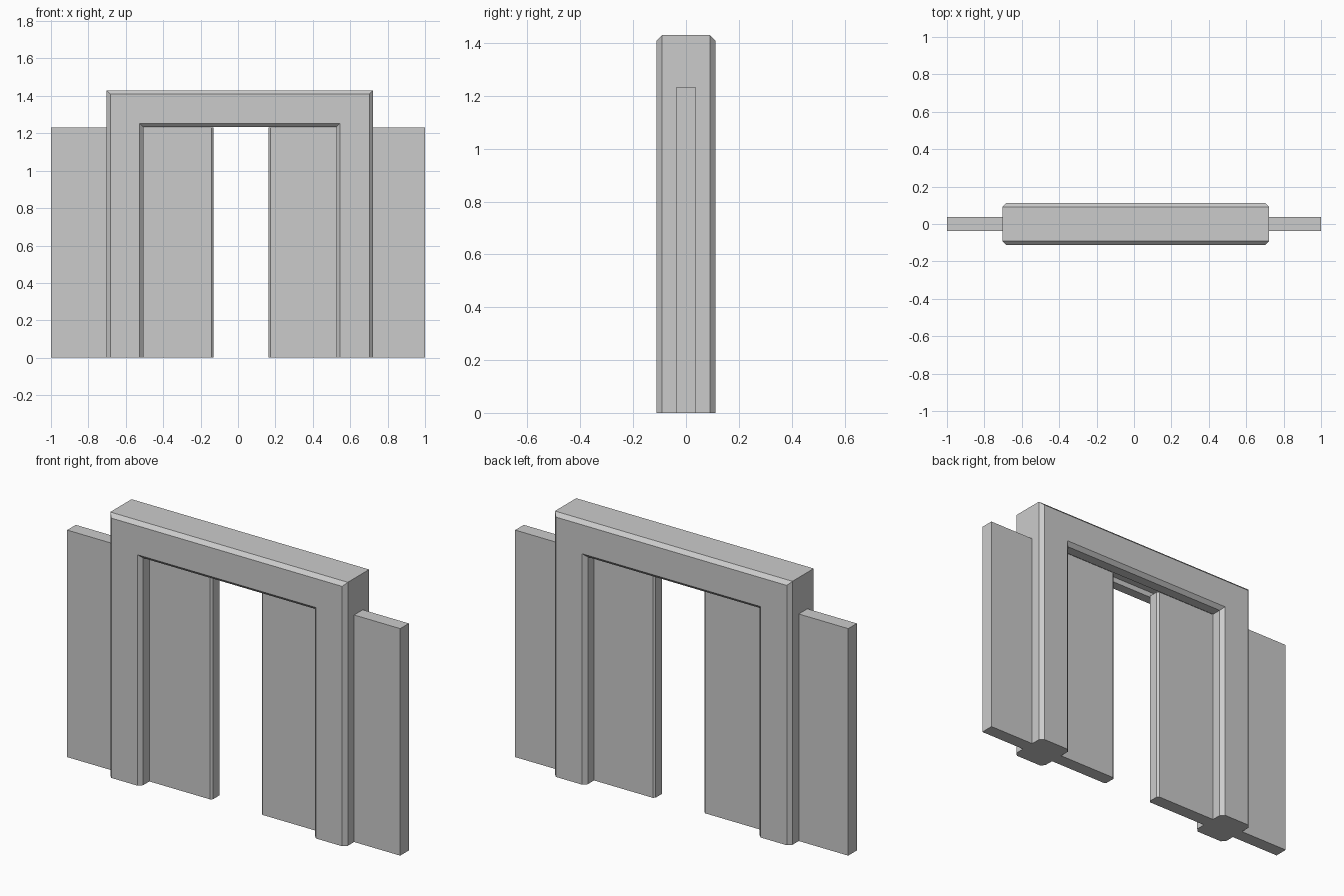
import bpy, bmesh

if "Cube" in bpy.data.objects:
    bpy.data.objects.remove(bpy.data.objects["Cube"])

FRAME_X = 0.01                 # frame sits slightly off centre
HALF_W, TOP = 0.713, 1.43      # outer half width and height
BAND, DEPTH, CH = 0.197, 0.111, 0.02
DOOR_H, DOOR_Y, DOOR_CH = 1.232, 0.037, 0.01


def loft(name, rings):
    """Skin closed rings of points and cap both ends."""
    bm = bmesh.new()
    vs = [[bm.verts.new(p) for p in ring] for ring in rings]
    n = len(vs[0])
    for a, b in zip(vs, vs[1:]):
        for i in range(n):
            j = (i + 1) % n
            bm.faces.new((a[i], a[j], b[j], b[i]))
    bm.faces.new(vs[0])
    bm.faces.new(vs[-1])
    bmesh.ops.recalc_face_normals(bm, faces=bm.faces)
    me = bpy.data.meshes.new(name)
    bm.to_mesh(me)
    bm.free()
    ob = bpy.data.objects.new(name, me)
    bpy.context.collection.objects.link(ob)
    return ob


# Door frame: chamfered section with a door track, mitred round the opening
# (inward offset from the outer edge, y)
half = [(0, DEPTH - CH), (CH, DEPTH), (BAND - CH, DEPTH), (BAND, DEPTH - CH),
        (BAND, DOOR_Y), (BAND - 0.03, DOOR_Y)]
section = half + [(d, -y) for d, y in reversed(half)]
rings = []
for side, at_top in ((-1, False), (-1, True), (1, True), (1, False)):
    rings.append([(FRAME_X + side * (HALF_W - d), y, TOP - d if at_top else 0)
                  for d, y in section])
loft("door_frame", rings)

# Sliding doors: flat panels with chamfered meeting edges
for name, outer, inner in (("left_door", -1.0, -0.131), ("right_door", 1.0, 0.163)):
    step = DOOR_CH if outer > inner else -DOOR_CH
    half = [(outer, DOOR_Y), (inner + step, DOOR_Y), (inner, DOOR_Y - DOOR_CH)]
    plan = half + [(x, -y) for x, y in reversed(half)]
    loft(name, [[(x, y, z) for x, y in plan] for z in (0, DOOR_H)])
